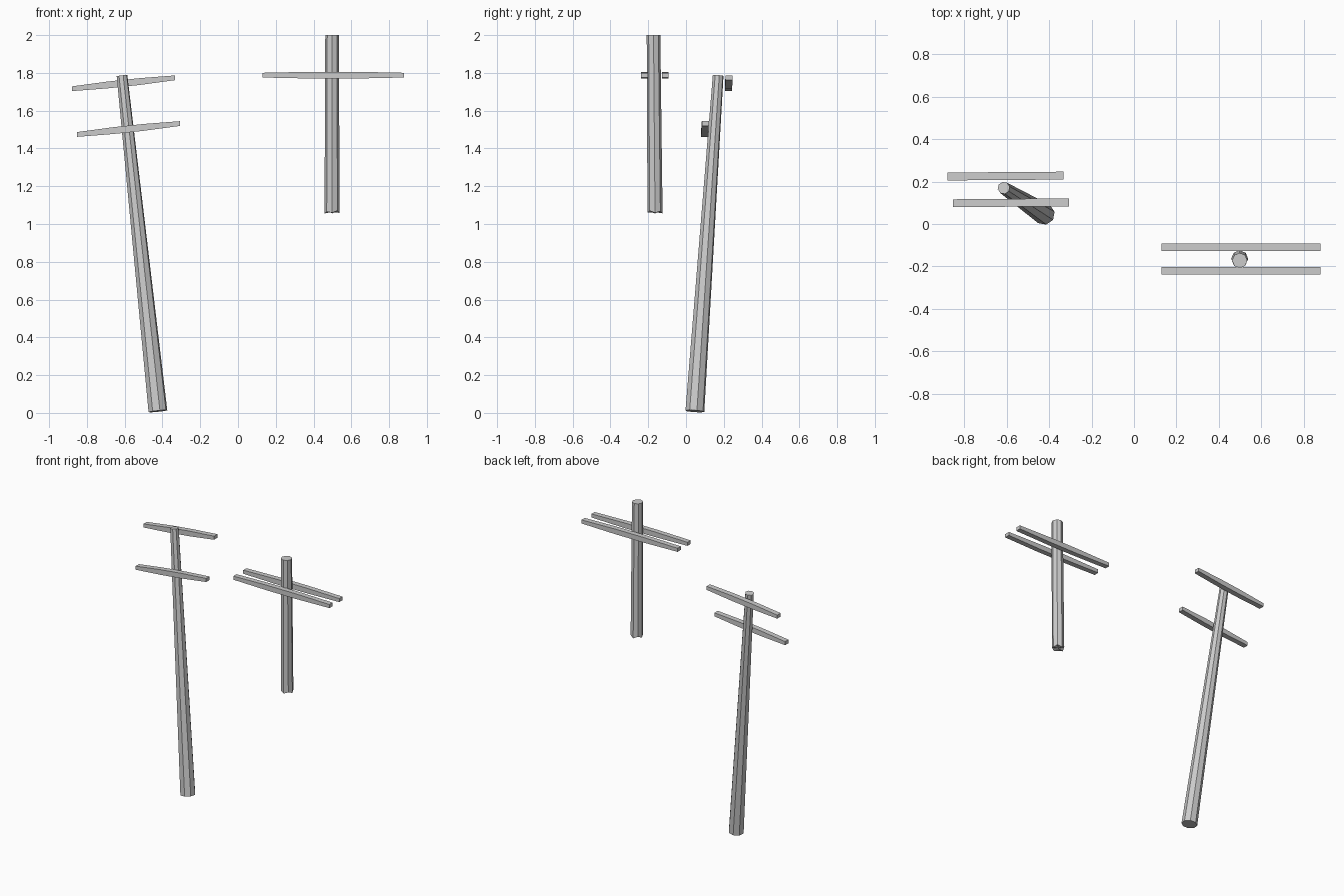
import bpy, bmesh
from mathutils import Vector

if "Cube" in bpy.data.objects:
    bpy.data.objects.remove(bpy.data.objects["Cube"])


def finish(bm, name):
    bmesh.ops.recalc_face_normals(bm, faces=bm.faces)
    mesh = bpy.data.meshes.new(name)
    bm.to_mesh(mesh)
    bm.free()
    obj = bpy.data.objects.new(name, mesh)
    bpy.context.collection.objects.link(obj)
    return obj


def pole(name, bottom, top, r_bottom, r_top, jag=()):
    """Tapered eight-sided post; jag lifts bottom corners for a broken end."""
    a, b = Vector(bottom), Vector(top)
    bm = bmesh.new()
    bmesh.ops.create_cone(bm, cap_ends=True, segments=8, radius1=r_bottom,
                          radius2=r_top, depth=(b - a).length)
    bm.verts.ensure_lookup_table()
    low = [v for v in bm.verts if v.co.z < 0]
    for v, lift in zip(low, jag):
        v.co.z += lift
    if jag:
        cap = min(bm.faces, key=lambda f: f.calc_center_median().z)
        bmesh.ops.poke(bm, faces=[cap])
    rot = (b - a).to_track_quat('Z', 'Y')
    for v in bm.verts:
        v.co = rot @ v.co + (a + b) / 2
    return finish(bm, name)


def crossarm(name, left, right, width, h_end, h_mid):
    """Square beam, slightly deeper over its middle third."""
    a, b = Vector(left), Vector(right)
    bm = bmesh.new()
    rings = []
    for t, h in ((0, h_end), (0.35, h_mid), (0.65, h_mid), (1, h_end)):
        c = a.lerp(b, t)
        rings.append([bm.verts.new(c + Vector((0, sy * width / 2, sz * h / 2)))
                      for sy, sz in ((-1, -1), (1, -1), (1, 1), (-1, 1))])
    for r0, r1 in zip(rings, rings[1:]):
        for i in range(4):
            j = (i + 1) % 4
            bm.faces.new((r0[i], r0[j], r1[j], r1[i]))
    bm.faces.new(rings[0])
    bm.faces.new(rings[-1])
    return finish(bm, name)


# Leaning full-height pole with an arm on each side
pole("leaning_pole", (-0.424, 0.047, 0.009), (-0.614, 0.17, 1.785), 0.051, 0.029)
crossarm("leaning_upper_arm", (-0.88, 0.224, 1.716), (-0.333, 0.228, 1.774),
         0.037, 0.025, 0.036)
crossarm("leaning_lower_arm", (-0.853, 0.098, 1.474), (-0.306, 0.102, 1.532),
         0.037, 0.025, 0.036)

# Broken-off upper pole hanging upright, arms in a pair
pole("broken_pole", (0.498, -0.164, 1.056), (0.498, -0.172, 2.0), 0.04, 0.036,
     (0.0, 0.012, 0.003, 0.015, 0.004, 0.01, 0.0, 0.014))
for label, y in (("back", -0.11), ("front", -0.22)):
    crossarm("broken_%s_arm" % label, (0.13, y, 1.788), (0.878, y, 1.788),
             0.036, 0.025, 0.036)
